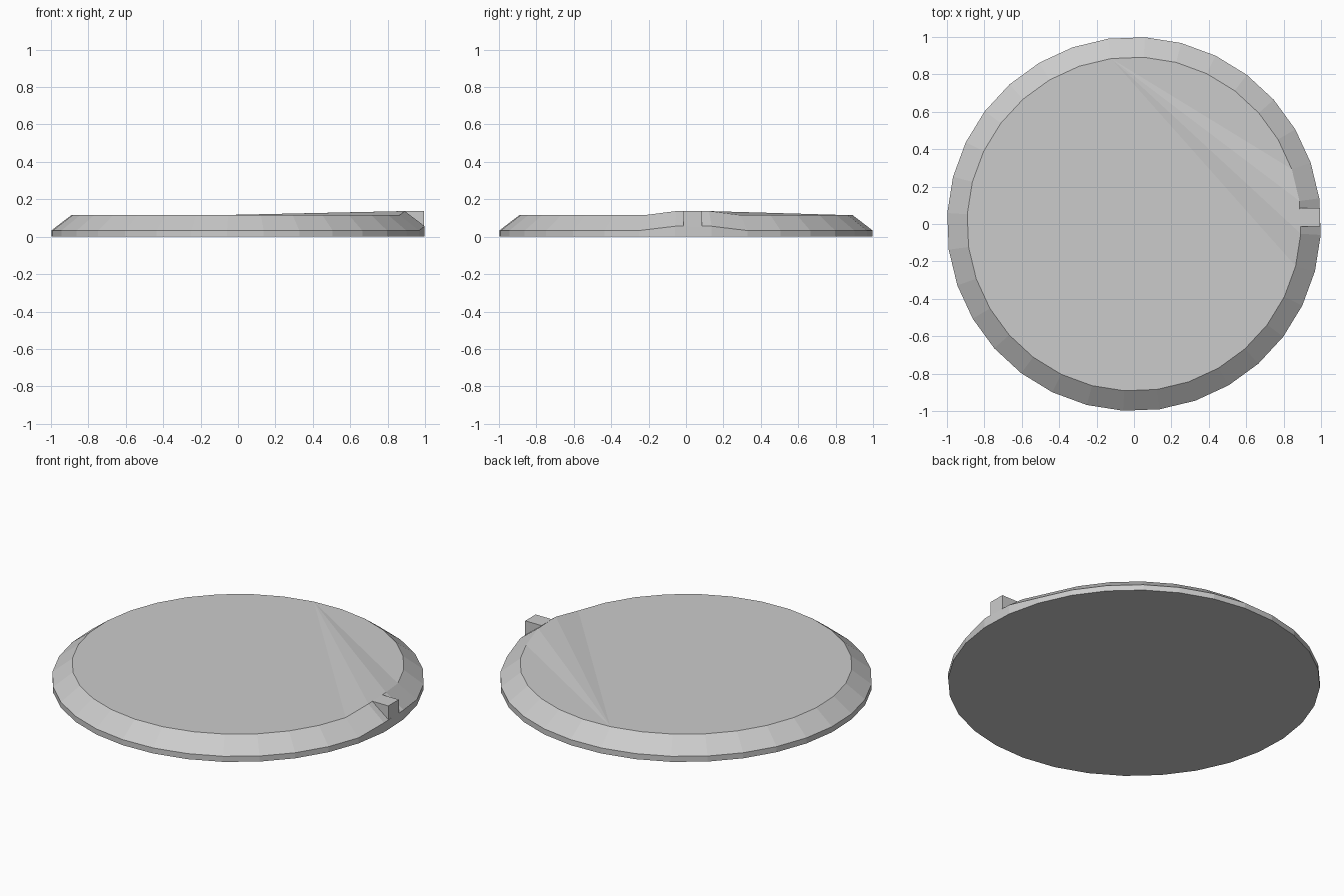
import bpy, bmesh
from math import radians, cos, sin

if "Cube" in bpy.data.objects:
    bpy.data.objects.remove(bpy.data.objects["Cube"])

SIDES = 32
STEP = 360 / SIDES
PHASE = 7.9          # angle of the first raised vertex
RAISED = (0, SIDES - 1)   # two rim vertices lifted beside the tab


def finish(name, bm):
    bmesh.ops.recalc_face_normals(bm, faces=bm.faces)
    mesh = bpy.data.meshes.new(name)
    bm.to_mesh(mesh)
    bm.free()
    obj = bpy.data.objects.new(name, mesh)
    bpy.context.collection.objects.link(obj)
    return obj


def ring(bm, radius, z, lift=0.0):
    verts = []
    for i in range(SIDES):
        a = radians(PHASE + i * STEP)
        h = z + (lift if i in RAISED else 0)
        verts.append(bm.verts.new((radius * cos(a), radius * sin(a), h)))
    return verts


# Bevelled disc, slightly raised at the tab
bm = bmesh.new()
bottom = ring(bm, 1.0, 0.0)
edge = ring(bm, 1.0, 0.033, 0.023)
top = ring(bm, 0.893, 0.115, 0.022)
for low, high in ((bottom, edge), (edge, top)):
    for i in range(SIDES):
        j = (i + 1) % SIDES
        bm.faces.new((low[i], low[j], high[j], high[i]))
bm.faces.new(bottom[::-1])

# Flat top, with narrow triangles running up to the raised vertices
far = 8
bm.faces.new(top[1:far + 1])
bm.faces.new(top[far:SIDES - 1])
bm.faces.new((top[far], top[0], top[1]))
bm.faces.new((top[far], top[-1], top[0]))
bm.faces.new((top[far], top[-2], top[-1]))
finish("disc", bm)

# Wedge-shaped tab standing on the bevel
bm = bmesh.new()
profile = [(0.888, 0.135), (0.995, 0.054), (0.995, 0.138), (0.888, 0.138)]
left, right = [[bm.verts.new((x, y, z)) for x, z in profile] for y in (-0.013, 0.085)]
bm.faces.new(left)
bm.faces.new(right)
for i in range(4):
    j = (i + 1) % 4
    bm.faces.new((left[i], left[j], right[j], right[i]))
finish("tab", bm)
